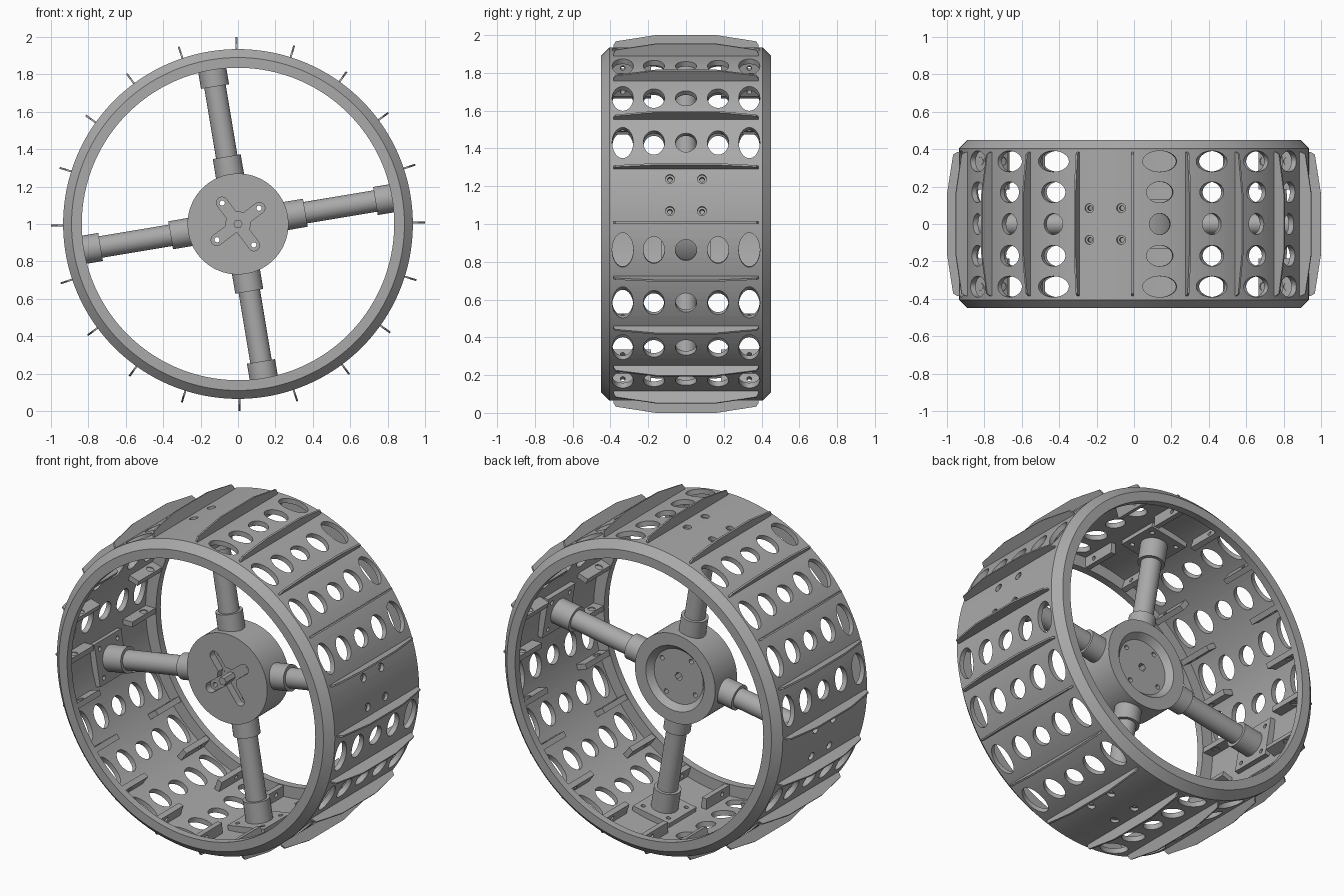
import bpy
import bmesh
import math
from mathutils import Matrix, Vector

if "Cube" in bpy.data.objects:
    bpy.data.objects.remove(bpy.data.objects["Cube"])

metal = bpy.data.materials.new("grey_metal")
metal.use_nodes = True
GREY = (0.4, 0.4, 0.4, 1)
metal.diffuse_color = GREY
metal.node_tree.nodes["Principled BSDF"].inputs["Base Color"].default_value = GREY

CENTRE = Matrix.Translation((0, 0, 1))
FIRST = 0.5          # angle of the first fin, in degrees
STEP = 18            # angle between fins
FRONT_BACK = (-1, 1)


def frame(degrees):
    """Wheel frame: local x points outward, y along the axle, z along the rim."""
    return CENTRE @ Matrix.Rotation(-math.radians(degrees), 4, 'Y')


def finish(name, bm, angle=30):
    bmesh.ops.recalc_face_normals(bm, faces=bm.faces)
    mesh = bpy.data.meshes.new(name)
    bm.to_mesh(mesh)
    bm.free()
    mesh.materials.append(metal)
    ob = bpy.data.objects.new(name, mesh)
    bpy.context.collection.objects.link(ob)
    smooth(ob, angle)
    return ob


def smooth(ob, angle=30):
    bpy.ops.object.select_all(action='DESELECT')
    ob.select_set(True)
    bpy.context.view_layer.objects.active = ob
    bpy.ops.object.shade_smooth_by_angle(angle=math.radians(angle))


def box(bm, m, lo, hi):
    lo, hi = Vector(lo), Vector(hi)
    size = Matrix.Diagonal((*(hi - lo), 1))
    bmesh.ops.create_cube(bm, size=1, matrix=m @ Matrix.Translation((lo + hi) / 2) @ size)


def rod(bm, m, start, end, r, y=0, z=0, stretch=1, sides=32, r2=None):
    """Cylinder along local x; stretch widens it along z."""
    place = Matrix.Translation(((start + end) / 2, y, z))
    scale = Matrix.Diagonal((1, 1, stretch, 1))
    turn = Matrix.Rotation(math.pi / 2, 4, 'Y')
    bmesh.ops.create_cone(bm, cap_ends=True, segments=sides, radius1=r,
                          radius2=r2 or r, depth=end - start,
                          matrix=m @ place @ scale @ turn)


def lathe(bm, profile, sides):
    """Turn a closed (radius, y) outline around the axle."""
    rings = []
    for i in range(sides):
        m = frame(360 * i / sides)
        rings.append([bm.verts.new(m @ Vector((r, y, 0))) for r, y in profile])
    n = len(profile)
    for i in range(sides):
        a, b = rings[i], rings[(i + 1) % sides]
        for j in range(n):
            k = (j + 1) % n
            bm.faces.new((a[j], a[k], b[k], b[j]))


def cut(ob, bm):
    """Subtract the shapes in bm and bake the result."""
    cutter = finish("cutter", bm)
    cutter.hide_render = True
    mod = ob.modifiers.new("cut", 'BOOLEAN')
    mod.operation, mod.solver, mod.object = 'DIFFERENCE', 'EXACT', cutter
    graph = bpy.context.evaluated_depsgraph_get()
    mesh = bpy.data.meshes.new_from_object(ob.evaluated_get(graph))
    ob.modifiers.clear()
    ob.data = mesh
    bpy.data.objects.remove(cutter)
    smooth(ob)


fins = [FIRST + STEP * i for i in range(20)]
panels = [a + STEP / 2 for a in fins]
spokes = panels[::5]

# Rim: thin drum with chamfered inward flanges
half = [(0.905, 0.405), (0.835, 0.405), (0.835, 0.45), (0.89, 0.45), (0.935, 0.405)]
bm = bmesh.new()
lathe(bm, half + [(r, -y) for r, y in reversed(half)], 160)
rim = finish("rim", bm)

# Lightening holes, and screw holes over the spokes
bm = bmesh.new()
for a in panels:
    m = frame(a)
    if a in spokes:
        for sy in FRONT_BACK:
            for sz in FRONT_BACK:
                rod(bm, m, 0.88, 0.96, 0.024, sy * 0.085, sz * 0.086, sides=20)
    else:
        for y, stretch in ((0, 1), (0.17, 1.28), (0.335, 1.64)):
            for s in (FRONT_BACK if y else (1,)):
                rod(bm, m, 0.86, 0.98, 0.056, s * y, stretch=stretch)
cut(rim, bm)

# Fins: thin plates with tapered ends
bm = bmesh.new()
edge = [(0.92, 0.385), (0.945, 0.385), (0.967, 0.372), (1.0, 0.16)]
outline = edge + [(r, -y) for r, y in reversed(edge)]
for a in fins:
    m = frame(a)
    sides = [[bm.verts.new(m @ Vector((r, y, z))) for r, y in outline]
             for z in (-0.005, 0.005)]
    for side in sides:
        bm.faces.new(side)
    for i in range(len(outline)):
        j = (i + 1) % len(outline)
        bm.faces.new((sides[0][i], sides[0][j], sides[1][j], sides[1][i]))
finish("fins", bm)

# Brackets behind each fin, with screw holes across them
bm, holes = bmesh.new(), bmesh.new()
for a in fins:
    m = frame(a)
    across = m @ Matrix.Translation((0.87, 0, 0)) @ Matrix.Rotation(math.pi / 2, 4, 'Y')
    for s in FRONT_BACK:
        ends = sorted((s * 0.185, s * 0.408))
        box(bm, m, (0.84, ends[0], -0.016), (0.912, ends[1], 0.016))
        rod(holes, across, -0.05, 0.05, 0.013, s * 0.335, sides=16)
        for d in FRONT_BACK:
            span = sorted((d * 0.01, d * 0.04))
            rod(holes, across, *span, 0.022, s * 0.335, sides=16)
brackets = finish("fin_brackets", bm)
# Outer and inner bores are cut separately to keep the cutters clean
cut(brackets, holes)

# Mounting plates for the spokes
bm, holes = bmesh.new(), bmesh.new()
for a in spokes:
    m = frame(a)
    box(bm, m, (0.868, -0.13, -0.125), (0.91, 0.13, 0.125))
    for sy in FRONT_BACK:
        for sz in FRONT_BACK:
            rod(holes, m, 0.84, 0.95, 0.013, sy * 0.085, sz * 0.086, sides=16)
plates = finish("spoke_plates", bm)
cut(plates, holes)

# Spokes with a collar at each end
bm = bmesh.new()
for a in spokes:
    m = frame(a)
    rod(bm, m, 0.2, 0.88, 0.058, sides=48)
    rod(bm, m, 0.22, 0.365, 0.076, sides=48)
    rod(bm, m, 0.745, 0.875, 0.076, sides=48)
finish("spokes", bm)

# Hub: solid disc, its axle direction is local x of this frame
axle = CENTRE @ Matrix.Rotation(math.pi / 2, 4, 'Z')
bm = bmesh.new()
rod(bm, axle, -0.105, 0.105, 0.27, sides=96)
hub = finish("hub", bm)

# Dished recess in the back
bm = bmesh.new()
rod(bm, axle, 0.07, 0.12, 0.165, sides=64, r2=0.21)
cut(hub, bm)

# Cross-shaped recess in the front
for i in range(4):
    arm = axle @ Matrix.Rotation(math.radians(53 + 90 * i), 4, 'X')
    bm = bmesh.new()
    box(bm, arm, (-0.15, -0.03, 0), (-0.06, 0.03, 0.142))
    cut(hub, bm)
    bm = bmesh.new()
    rod(bm, arm, -0.15, -0.06, 0.0301, z=0.142)
    cut(hub, bm)
bm = bmesh.new()
rod(bm, axle, -0.15, -0.061, 0.065)
cut(hub, bm)

# Screw holes through the cross and a hexagonal axle bore
bm = bmesh.new()
rod(bm, axle, -0.15, 0.15, 0.025, sides=6)
for i in range(4):
    arm = axle @ Matrix.Rotation(math.radians(53 + 90 * i), 4, 'X')
    rod(bm, arm, -0.15, 0.15, 0.014, z=0.14, sides=16)
cut(hub, bm)
